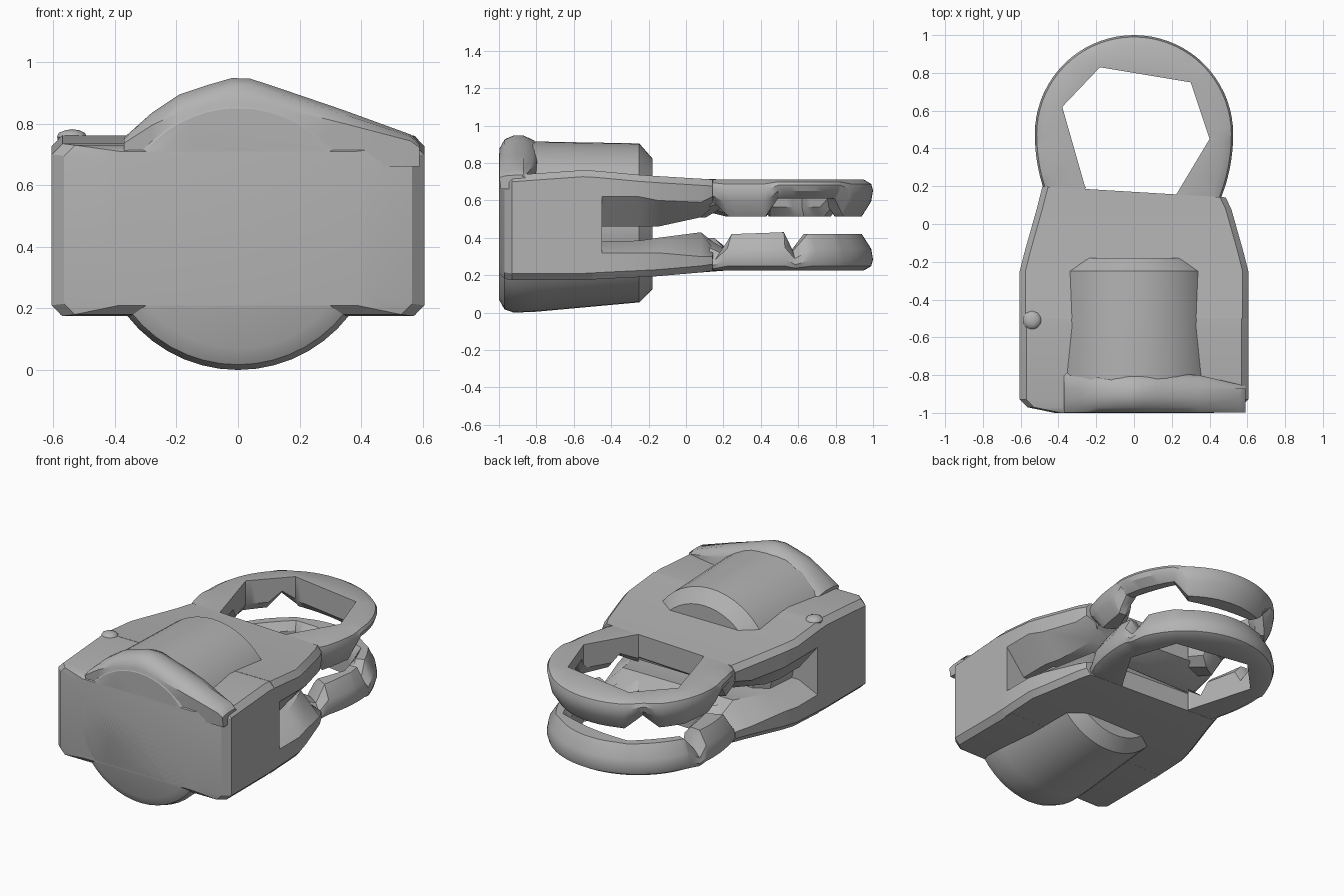
import bpy, bmesh, math
from mathutils import Vector
from mathutils.geometry import intersect_line_line_2d

old = bpy.data.objects.get("Cube")
if old:
    bpy.data.objects.remove(old)

grey = bpy.data.materials.new("plain_grey")
grey.use_nodes = True
COLOUR = (0.45, 0.45, 0.45, 1)
grey.diffuse_color = COLOUR
grey.node_tree.nodes["Principled BSDF"].inputs["Base Color"].default_value = COLOUR


def finish(name, bm, bevel=0, angle=32):
    bmesh.ops.recalc_face_normals(bm, faces=bm.faces)
    mesh = bpy.data.meshes.new(name)
    bm.to_mesh(mesh)
    bm.free()
    mesh.materials.append(grey)
    ob = bpy.data.objects.new(name, mesh)
    bpy.context.collection.objects.link(ob)
    if bevel:
        mod = ob.modifiers.new("soft_edges", "BEVEL")
        mod.width, mod.segments, mod.limit_method = bevel, 3, "ANGLE"
    bpy.ops.object.select_all(action="DESELECT")
    ob.select_set(True)
    bpy.context.view_layer.objects.active = ob
    bpy.ops.object.shade_smooth_by_angle(angle=math.radians(angle))
    return ob


def loft(name, sections, bevel=0, angle=32):
    """Skin a row of equal-length closed sections and cap both ends."""
    bm = bmesh.new()
    rows = [[bm.verts.new(p) for p in s] for s in sections]
    for a, b in zip(rows, rows[1:]):
        for i in range(len(a)):
            j = (i + 1) % len(a)
            bm.faces.new((a[i], a[j], b[j], b[i]))
    bm.faces.new(rows[0])
    bm.faces.new(rows[-1])
    return finish(name, bm, bevel, angle)


def mirrored(half):
    return half + [(-x, z) for x, z in reversed(half)]


# Rear block joining the two jaws
def block_section(y, w, low, high, c=0.035):
    half = [(w - c, high), (w, high - c), (w, low + c), (w - c, low)]
    return [(x, y, z) for x, z in mirrored(half)]


loft("body_block", [block_section(*s) for s in (
    (-1, 0.42, 0.21, 0.71), (-0.97, 0.565, 0.18, 0.73), (-0.93, 0.605, 0.175, 0.735),
    (-0.55, 0.605, 0.175, 0.762), (-0.45, 0.605, 0.18, 0.755))])


# Jaws: outer face, side wall, then a chamfer towards the gap
def jaw_section(y, w, outer, side, inner, skew=0):
    lip = 0.035 if outer > inner else -0.035
    half = [(w - 0.03, outer), (w, outer - lip), (w, side), (w - 0.13, inner)]
    return [(x, y - skew * x, z) for x, z in mirrored(half)]


loft("upper_jaw", [jaw_section(*s) for s in (
    (-0.5, 0.605, 0.76, 0.62, 0.46), (-0.25, 0.605, 0.737, 0.62, 0.46),
    (-0.15, 0.58, 0.73, 0.6, 0.46), (0.08, 0.515, 0.716, 0.59, 0.51),
    (0.17, 0.485, 0.712, 0.62, 0.57, 0.06))])
loft("lower_jaw", [jaw_section(*s) for s in (
    (-0.5, 0.605, 0.178, 0.32, 0.38), (-0.25, 0.605, 0.19, 0.32, 0.385),
    (-0.15, 0.58, 0.195, 0.32, 0.4), (0.08, 0.515, 0.215, 0.3, 0.43),
    (0.17, 0.485, 0.224, 0.3, 0.34, 0.06))])

# Barrel through the body, narrowing towards the jaws
STEPS = 48
barrel = []
for y, mid, r in ((-1, 0.46, 0.39), (-0.97, 0.457, 0.44), (-0.92, 0.457, 0.457),
                  (-0.8, 0.46, 0.455), (-0.25, 0.48, 0.425), (-0.18, 0.475, 0.35)):
    turn = [math.tau * i / STEPS for i in range(STEPS)]
    barrel.append([(r * math.cos(t), y, mid + r * math.sin(t)) for t in turn])
loft("barrel", barrel)

# Crest on top of the rear edge, with a long slope to one side
crest = [(-0.37, 0.755), (-0.28, 0.835), (-0.19, 0.895), (-0.1, 0.925), (-0.02, 0.948),
         (0.04, 0.946), (0.12, 0.92), (0.34, 0.845), (0.56, 0.765), (0.59, 0.735)]
rows = []
for x, z in crest:
    back = -0.79 - 0.07 * max(0, x - 0.3) / 0.3
    d = (z - 0.69) * 0.28
    rows.append([(x, -0.99, 0.66), (x, -0.998, z - d), (x, -0.97, z - d * 0.3),
                 (x, -0.92, z), (x, -0.87, z), (x, back - 0.02, z - d * 0.4),
                 (x, back, z - d), (x, back, 0.66)])
loft("rear_crest", rows, angle=40)

# Open rings at the jaw tips, with teeth facing the gap
HUB = Vector((0, 0.475))
HOLE = [Vector(p) for p in ((0.22, 0.15), (0.4, 0.45), (0.3, 0.75), (-0.18, 0.83),
                            (-0.38, 0.62), (-0.26, 0.2))]
START, END = -55, 228


def hole_edge(ray):
    for a, b in zip(HOLE, HOLE[1:]):
        hit = intersect_line_line_2d(HUB, HUB + ray * 2, a, b)
        if hit:
            return hit
    return HOLE[0] if ray.x > 0 else HOLE[-1]


def depth_at(angle, keys):
    for (a, u), (b, v) in zip(keys, keys[1:]):
        if a <= angle <= b:
            return u + (v - u) * (angle - a) / (b - a)
    return keys[-1][1]


def ring(name, face, keys):
    corners = [math.degrees(math.atan2(p.y - HUB.y, p.x)) for p in HOLE]
    corners = [a + 360 if a < START - 2 else a for a in corners]
    angles = set(range(START, END, 5)) | {a for a, _ in keys} | set(corners)
    sections = []
    for deg in sorted(a for a in angles if START <= a <= END):
        t = math.radians(deg)
        ray = Vector((math.cos(t), math.sin(t)))
        ry = 0.525 if ray.y > 0 else 0.7
        r_out = 1 / math.hypot(ray.x / 0.525, ray.y / ry)
        r_in = (hole_edge(ray) - HUB).length
        tip = depth_at(deg, keys)
        drop = tip - face
        wide = r_out - r_in
        shape = [(r_in, 0), (r_out - 0.05, 0), (r_out - 0.01, 0.12), (r_out, 0.3),
                 (r_out - 0.01, 0.6), (r_out - min(0.06, wide * 0.4), 1),
                 (r_in + wide * 0.25, 1), (r_in, 0.75)]
        sections.append([(*(HUB + ray * r), face + drop * f) for r, f in shape])
    loft(name, sections)


ring("upper_ring", 0.712, [
    (-55, 0.51), (-38, 0.58), (-30, 0.515), (-6, 0.515), (2, 0.61), (42, 0.61), (52, 0.515),
    (115, 0.515), (128, 0.6), (140, 0.515), (184, 0.515), (192, 0.6), (204, 0.6),
    (212, 0.515), (228, 0.55)])
ring("lower_ring", 0.225, [
    (-55, 0.4), (-35, 0.32), (-28, 0.42), (6, 0.43), (12, 0.33), (22, 0.42),
    (60, 0.42), (120, 0.42), (158, 0.42), (168, 0.33), (174, 0.43), (207, 0.42),
    (215, 0.32), (228, 0.4)])

# Small nub on the top face
bm = bmesh.new()
bmesh.ops.create_icosphere(bm, subdivisions=2, radius=0.05)
for v in bm.verts:
    v.co = (v.co.x - 0.54, v.co.y - 0.51, v.co.z * 0.5 + 0.757)
finish("top_nub", bm)
